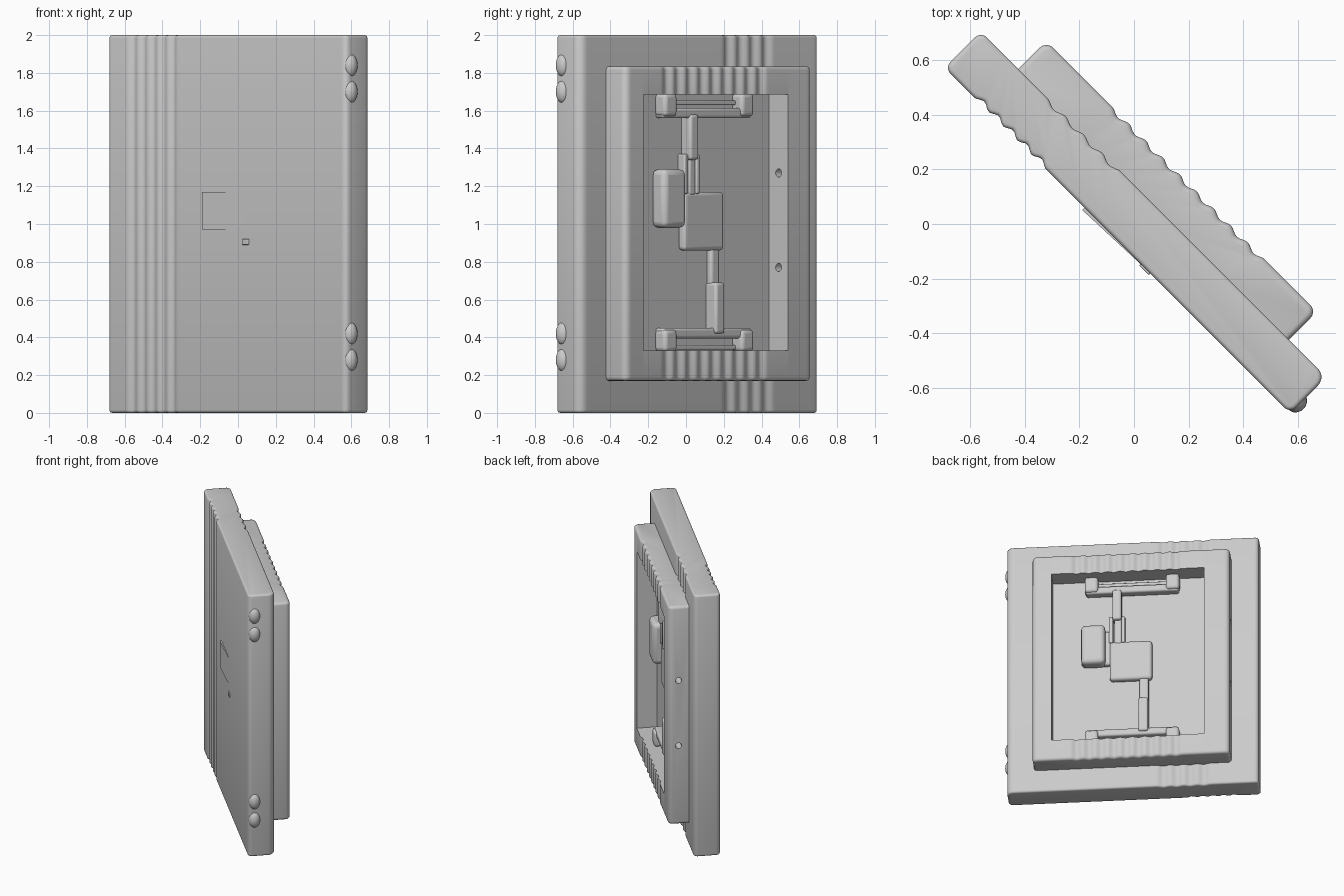
import bpy, bmesh, math
from mathutils import Matrix

cube = bpy.data.objects.get("Cube")
if cube:
    bpy.data.objects.remove(cube, do_unlink=True)

mat = bpy.data.materials.new("plain grey")
mat.use_nodes = True
GREY = (0.6, 0.6, 0.6, 1)
mat.diffuse_color = GREY
mat.node_tree.nodes["Principled BSDF"].inputs["Base Color"].default_value = GREY

# Parts are laid out as width (x), depth (y, back positive) and height,
# then the whole panel is turned diagonally.
TURN = -math.pi / 4


def add_object(name, bm):
    bmesh.ops.recalc_face_normals(bm, faces=bm.faces)
    mesh = bpy.data.meshes.new(name)
    bm.to_mesh(mesh)
    bm.free()
    mesh.materials.append(mat)
    obj = bpy.data.objects.new(name, mesh)
    bpy.context.collection.objects.link(obj)
    obj.rotation_euler.z = TURN
    return obj


def smooth(obj):
    bpy.ops.object.select_all(action='DESELECT')
    obj.select_set(True)
    bpy.context.view_layer.objects.active = obj
    bpy.ops.object.shade_smooth_by_angle(angle=math.radians(40))


def box(name, x, y, z, bevel=0.015):
    bm = bmesh.new()
    bmesh.ops.create_cube(bm, size=1)
    for v in bm.verts:
        for i, (low, high) in enumerate((x, y, z)):
            v.co[i] = high if v.co[i] > 0 else low
    obj = add_object(name, bm)
    if bevel:
        mod = obj.modifiers.new("rounded edges", 'BEVEL')
        mod.width, mod.segments = bevel, 3
        smooth(obj)
    return obj


def ripple(x, band):
    # inward depth of the flutes inside a band (start, end, count, depth)
    if not band or not band[0] < x < band[1]:
        return 0
    t = (x - band[0]) / (band[1] - band[0])
    return band[3] * (1 - math.cos(2 * math.pi * band[2] * t)) / 2


def outline(x, y, radii, inset, front, back):
    # rounded rectangle, counter-clockwise, with flutes on front and back
    pts = []
    corners = [(x[0], y[0]), (x[1], y[0]), (x[1], y[1]), (x[0], y[1])]
    steps = 120
    for i, (cx, cy) in enumerate(corners):
        r = radii[i]
        ox = cx + (r if cx == x[0] else -r)
        oy = cy + (r if cy == y[0] else -r)
        for k in range(6):
            a = math.pi + (i + k / 5) * math.pi / 2
            pts.append((ox + (r - inset) * math.cos(a), oy + (r - inset) * math.sin(a)))
        if i in (0, 2):
            j = i + 1
            end = corners[j][0] + (-radii[j] if i == 0 else radii[j])
            for k in range(1, steps):
                px = ox + (end - ox) * k / steps
                if i == 0:
                    pts.append((px, cy + inset + ripple(px, front)))
                else:
                    pts.append((px, cy - inset - ripple(px, back)))
    return pts


def fluted_panel(name, x, y, z, radii, edge, front=None, back=None):
    bm = bmesh.new()
    rings = []
    levels = [(edge * (1 - math.sin(a)), edge * (1 - math.cos(a)))
              for a in (0, math.pi / 6, math.pi / 3, math.pi / 2)]
    stack = [(z[0] + up, inset) for inset, up in levels]
    stack += [(z[1] - up, inset) for inset, up in reversed(levels)]
    for height, inset in stack:
        pts = outline(x, y, radii, inset, front, back)
        rings.append([bm.verts.new((px, py, height)) for px, py in pts])
    for a, b in zip(rings, rings[1:]):
        for i in range(len(a)):
            j = (i + 1) % len(a)
            bm.faces.new((a[i], a[j], b[j], b[i]))
    bm.faces.new(rings[0][::-1])
    bm.faces.new(rings[-1])
    return add_object(name, bm)


def cut(obj, cutter):
    cutter.hide_render = True
    mod = obj.modifiers.new("cut", 'BOOLEAN')
    mod.operation, mod.solver, mod.object = 'DIFFERENCE', 'EXACT', cutter
    bpy.context.view_layer.objects.active = obj
    bpy.ops.object.modifier_apply(modifier=mod.name)
    bpy.data.objects.remove(cutter, do_unlink=True)


# Door slab with vertical flutes on the front and back
slab = fluted_panel("door_slab", (-0.894, 0.894), (-0.086, 0.102), (0, 2),
                    (0.03, 0.03, 0.045, 0.03), 0.015,
                    front=(-0.74, -0.37, 5, 0.016), back=(-0.55, -0.17, 4, 0.014))
smooth(slab)

# Raised frame on the back, opened in the middle
frame = fluted_panel("back_frame", (-0.70, 0.70), (0.05, 0.247), (0.17, 1.835),
                     (0.035,) * 4, 0.02, back=(-0.36, 0.43, 9, 0.014))
cut(frame, box("recess_cutter", (-0.517, 0.565), (0, 0.4), (0.33, 1.685), 0))

# Bolt holes through the frame stile
for height in (0.77, 1.27):
    bm = bmesh.new()
    bmesh.ops.create_cone(bm, cap_ends=True, segments=16, radius1=0.022, radius2=0.022,
                          depth=0.4, matrix=Matrix.Translation((-0.6, 0.176, height))
                          @ Matrix.Rotation(math.pi / 2, 4, 'Y'))
    cut(frame, add_object("hole_cutter", bm))
smooth(frame)
box("recess_floor", (-0.54, 0.59), (0.06, 0.104), (0.3, 1.7), 0)

# Locking bars at the top and bottom of the recess, with end blocks
FLOOR = 0.095
for name, bar, block in (("top", (1.56, 1.615), (1.57, 1.69)),
                         ("bottom", (0.395, 0.45), (0.325, 0.44))):
    box(name + "_bar", (-0.33, 0.33), (FLOOR, 0.165), bar)
    for side, word in ((-1, "right"), (1, "left")):
        ends = sorted((side * 0.24, side * 0.335))
        box(f"{name}_{word}_block", ends, (FLOOR, 0.18), block, 0.02)
box("top_rail", (-0.27, 0.27), (FLOOR, 0.13), (1.63, 1.655), 0.006)
box("bottom_rail", (-0.27, 0.27), (FLOOR, 0.13), (0.335, 0.36), 0.006)

# Lock rods and sleeves
box("upper_rod", (0.075, 0.14), (FLOOR, 0.175), (1.34, 1.58))
box("upper_sleeve_bar", (0.075, 0.125), (FLOOR, 0.15), (1.15, 1.36), 0.012)
for x in ((0.05, 0.075), (0.135, 0.165)):
    box("sleeve_side", x, (FLOOR, 0.155), (1.16, 1.37), 0.008)
box("lower_rod", (-0.115, -0.05), (FLOOR, 0.14), (0.64, 0.89))
box("bottom_rod", (-0.115, -0.045), (FLOOR, 0.18), (0.42, 0.69))

# Lock body and its side case
box("lock_body", (-0.14, 0.16), (FLOOR, 0.15), (0.86, 1.17), 0.02)
box("lock_link", (0.14, 0.22), (FLOOR, 0.14), (0.99, 1.26), 0.015)
box("lock_case", (0.19, 0.36), (FLOOR, 0.2), (0.98, 1.29), 0.03)

# Shallow tapered handle plate and nub on the front
plate = box("handle_plate", (-0.17, 0.17), (-0.098, -0.07), (0.97, 1.17), 0)
for v in plate.data.vertices:
    if v.co.x > 0 and v.co.y < -0.08:
        v.co.y = -0.085
box("handle_nub", (0.12, 0.17), (-0.094, -0.07), (0.89, 0.92), 0.005)

# Hinge knuckles on the front edge of the hinge side
for height in (0.28, 0.42, 1.7, 1.84):
    bm = bmesh.new()
    bmesh.ops.create_uvsphere(bm, u_segments=24, v_segments=12, radius=1)
    bmesh.ops.scale(bm, verts=bm.verts, vec=(0.035, 0.04, 0.06))
    bmesh.ops.translate(bm, verts=bm.verts, vec=(0.882, -0.04, height))
    smooth(add_object("hinge_knuckle", bm))
